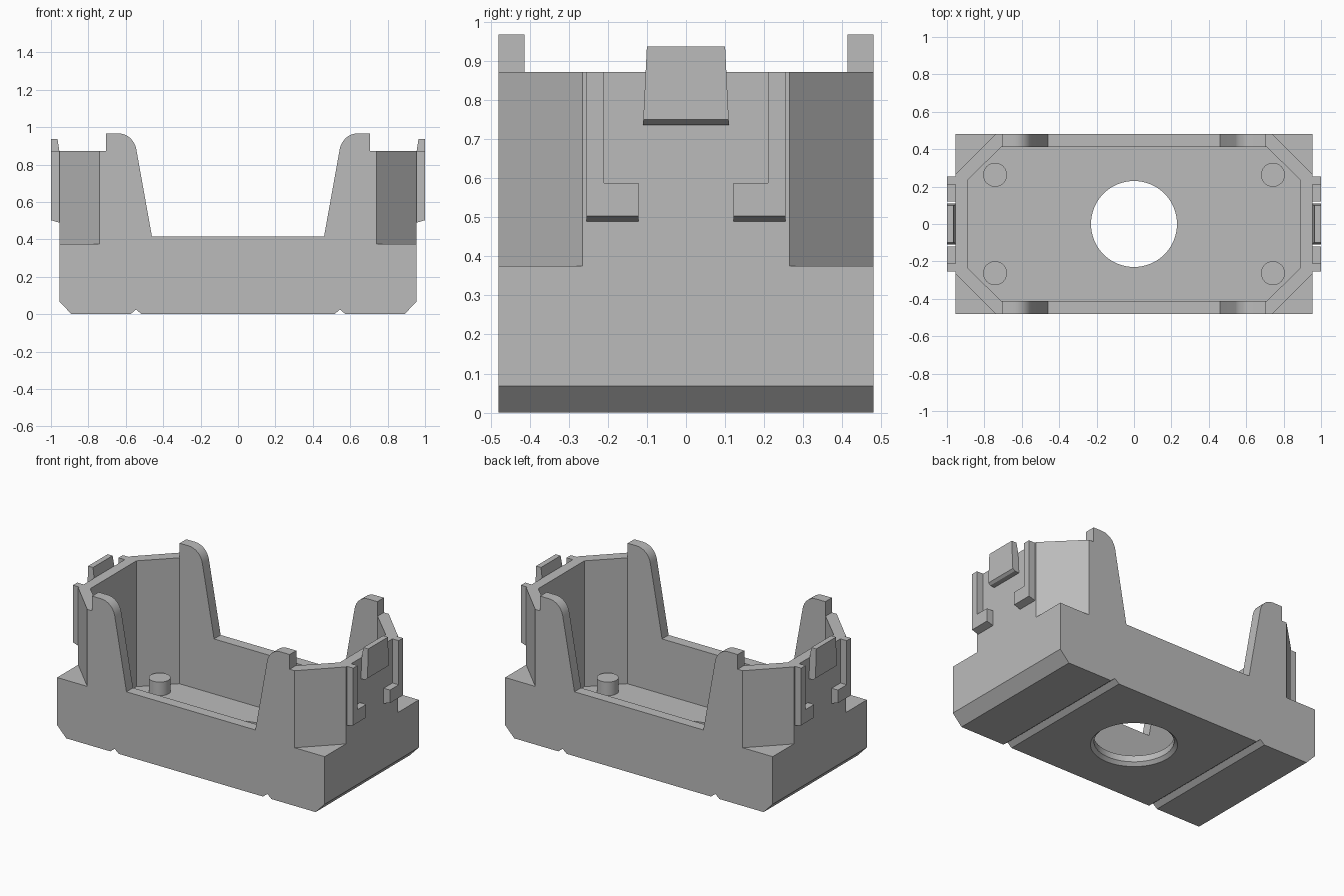
import bpy, bmesh, math
from mathutils import Vector

cube = bpy.data.objects.get("Cube")
if cube:
    bpy.data.objects.remove(cube, do_unlink=True)

grey = bpy.data.materials.new("light grey plastic")
grey.use_nodes = True
colour = (0.5, 0.5, 0.5, 1)
grey.diffuse_color = colour
grey.node_tree.nodes["Principled BSDF"].inputs["Base Color"].default_value = colour


def finish(name, bm):
    bmesh.ops.recalc_face_normals(bm, faces=bm.faces)
    mesh = bpy.data.meshes.new(name)
    bm.to_mesh(mesh)
    bm.free()
    mesh.materials.append(grey)
    obj = bpy.data.objects.new(name, mesh)
    bpy.context.collection.objects.link(obj)
    return obj


def prism(name, points, axis, low, high):
    """Extrude a 2D outline along the given axis (0, 1 or 2)."""
    bm = bmesh.new()
    verts = []
    for a, b in points:
        co = [a, b]
        co.insert(axis, low)
        verts.append(bm.verts.new(co))
    face = bm.faces.new(verts)
    out = bmesh.ops.extrude_face_region(bm, geom=[face])
    shift = Vector((0, 0, 0))
    shift[axis] = high - low
    moved = [g for g in out["geom"] if isinstance(g, bmesh.types.BMVert)]
    bmesh.ops.translate(bm, vec=shift, verts=moved)
    return finish(name, bm)


def cone(name, r1, r2, x, y, low, high, sides=48):
    bm = bmesh.new()
    bmesh.ops.create_cone(bm, cap_ends=True, segments=sides, radius1=r1, radius2=r2,
                          depth=high - low)
    bmesh.ops.translate(bm, vec=(x, y, (low + high) / 2), verts=bm.verts)
    return finish(name, bm)


def activate(obj):
    bpy.ops.object.select_all(action="DESELECT")
    obj.select_set(True)
    bpy.context.view_layer.objects.active = obj


def cut(obj, cutter):
    cutter.hide_render = True
    mod = obj.modifiers.new("cut", "BOOLEAN")
    mod.operation, mod.solver, mod.object = "DIFFERENCE", "EXACT", cutter
    activate(obj)
    bpy.ops.object.modifier_apply(modifier=mod.name)
    bpy.data.objects.remove(cutter, do_unlink=True)


def mirror_outline(half):
    return half + [(-a, b) for a, b in reversed(half)]


W, D, WALL_TOP, EAR_TOP = 0.955, 0.48, 0.872, 0.967

# Side silhouette: chamfered bottom, V grooves, end walls, rounded ears, low middle
arc = [(0.64 - 0.098 * math.cos(t), 0.862 + 0.105 * math.sin(t))
       for t in (math.radians(10 + 10 * i) for i in range(9))]
half = [(0.515, 0), (0.545, 0.025), (0.575, 0), (0.89, 0), (W, 0.068),
        (W, WALL_TOP), (0.705, WALL_TOP), (0.705, EAR_TOP)]
half += arc[::-1] + [(0.46, 0.415)]
body = prism("body_shell", mirror_outline(half), 1, -D, D)

# Hollow interior with angled corners
quarter = [(0.89, 0.235), (0.708, 0.413)]
octagon = mirror_outline([(x, -y) for x, y in reversed(quarter)] + quarter)
cut(body, prism("interior_cutter", octagon, 2, 0.06, 1.2))

# Angled outer corners above the base
for sx in (-1, 1):
    for sy in (-1, 1):
        tri = [(0.69 * sx, 0.53 * sy), (1.005 * sx, 0.215 * sy), (1.005 * sx, 0.53 * sy)]
        cut(body, prism("corner_cutter", tri, 2, 0.375, 1.2))

# Round floor opening with a bevelled lower lip
cut(body, cone("hole_cutter", 0.23, 0.23, 0, 0, -0.1, 0.2, 64))
cut(body, cone("lip_cutter", 0.27, 0.22, 0, 0, -0.02, 0.03, 64))
activate(body)
bpy.ops.object.shade_smooth_by_angle(angle=math.radians(20))

# Floor pegs
for sx in (-1, 1):
    for sy in (-1, 1):
        side = ("left" if sx > 0 else "right") + ("_back" if sy > 0 else "_front")
        peg = cone("peg_" + side, 0.064, 0.064, 0.743 * sx, 0.263 * sy, 0.05, 0.148, 32)
        activate(peg)
        bpy.ops.object.shade_smooth_by_angle(angle=math.radians(30))

# End fittings: tapered centre tab and two L-shaped rails with sloped undersides
for sx, side in ((1, "left"), (-1, "right")):
    outline = [(0.95, 0.735), (0.985, 0.738), (1, 0.75), (1, 0.937), (0.965, 0.937),
               (0.955, WALL_TOP), (0.95, WALL_TOP)]
    tab = prism("tab_" + side, [(x * sx, z) for x, z in outline], 1, -0.11, 0.11)
    for v in tab.data.vertices:
        v.co.y *= 1 - 0.09 * (v.co.z - 0.735) / 0.2
    for sy, end in ((1, "back"), (-1, "front")):
        rail = [(0.254, 0.48), (0.254, WALL_TOP), (0.21, WALL_TOP), (0.21, 0.587),
                (0.121, 0.587), (0.121, 0.48)]
        clip = prism("rail_" + side + "_" + end, [(y * sy, z) for y, z in rail], 0,
                     0.95 * sx, sx)
        for v in clip.data.vertices:
            if v.co.z < 0.49:
                v.co.z = 0.503 if abs(v.co.x) > 0.99 else 0.488
